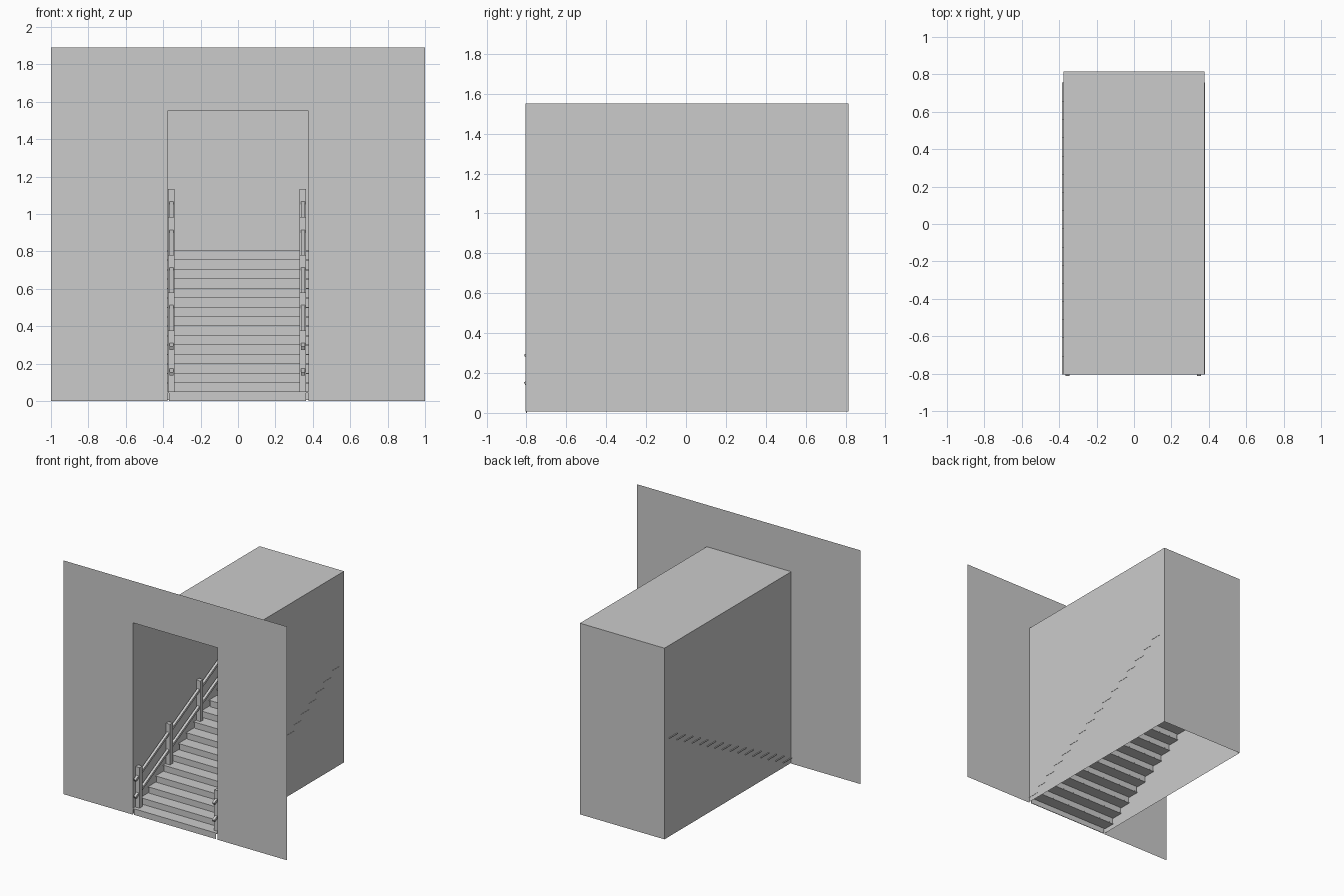
import bpy, bmesh, math
from mathutils import Matrix

if "Cube" in bpy.data.objects:
    bpy.data.objects.remove(bpy.data.objects["Cube"])

N, RUN, RISE, Y0 = 16, 0.0972, 0.0504, -0.805   # stair layout
XW, YB, ZT, ZB = 0.378, 0.815, 1.552, 0.006     # stairwell limits


def finish(name, bm):
    me = bpy.data.meshes.new(name)
    bm.to_mesh(me)
    bm.free()
    ob = bpy.data.objects.new(name, me)
    bpy.context.collection.objects.link(ob)
    return ob


def box(bm, x0, x1, y0, y1, z0, z1):
    m = (Matrix.Translation(((x0 + x1) / 2, (y0 + y1) / 2, (z0 + z1) / 2))
         @ Matrix.Diagonal((x1 - x0, y1 - y0, z1 - z0, 1)))
    bmesh.ops.create_cube(bm, size=1, matrix=m)


def quad(bm, *pts):
    bm.faces.new([bm.verts.new(p) for p in pts])


# front wall: thin sheet with a doorway
bm = bmesh.new()
outline = [(-1, 0), (-XW, 0), (-XW, ZT), (XW, ZT), (XW, 0), (1, 0), (1, 1.89), (XW, 1.89), (-XW, 1.89), (-1, 1.89)]
v = [bm.verts.new((x, Y0, z)) for x, z in outline]
bm.faces.new((v[0], v[1], v[2], v[8], v[9]))
bm.faces.new((v[2], v[3], v[7], v[8]))
bm.faces.new((v[3], v[4], v[5], v[6], v[7]))
finish("front_wall", bm)

# stairwell: side walls, back wall and ceiling, open at front and below
bm = bmesh.new()
for s in (-XW, XW):
    quad(bm, (s, Y0, ZB), (s, YB, ZB), (s, YB, ZT), (s, Y0, ZT))
quad(bm, (-XW, YB, ZB), (XW, YB, ZB), (XW, YB, ZT), (-XW, YB, ZT))
quad(bm, (-XW, Y0, ZT), (XW, Y0, ZT), (XW, YB, ZT), (-XW, YB, ZT))
bmesh.ops.remove_doubles(bm, verts=bm.verts, dist=1e-5)
bmesh.ops.recalc_face_normals(bm, faces=bm.faces)
finish("stairwell", bm)

# treads reach just through the walls; risers are a little narrower
treads, risers = bmesh.new(), bmesh.new()
for i in range(N):
    y, z = Y0 + i * RUN, i * RISE
    box(treads, -0.386, 0.380, y, y + 0.104, z + RISE - 0.006, z + RISE)
    box(risers, -0.370, 0.364, y + 0.002, y + 0.007, z, z + RISE - 0.006)
finish("treads", treads)
finish("risers", risers)

# railings: posts standing on steps, two sloped rails per side
slope = math.atan2(RISE, RUN)
y_start, y_end = -0.808, 0.715
for side, cx in (("left", -0.3565), ("right", 0.3465)):
    bm = bmesh.new()
    for n in (1, 5, 9, 13, 16):
        yc, z = Y0 + (n - 0.5) * RUN, n * RISE
        box(bm, cx - 0.018, cx + 0.018, yc - 0.018, yc + 0.018, z, z + 0.328)
    finish(side + "_posts", bm)
    bm = bmesh.new()
    length = (y_end - y_start) / math.cos(slope)
    for z0 in (0.145, 0.283):
        zc = z0 + (y_end - y_start) * math.tan(slope) / 2
        m = (Matrix.Translation((cx, (y_start + y_end) / 2, zc))
             @ Matrix.Rotation(slope, 4, 'X') @ Matrix.Diagonal((0.021, length, 0.019, 1)))
        bmesh.ops.create_cube(bm, size=1, matrix=m)
    finish(side + "_rails", bm)
